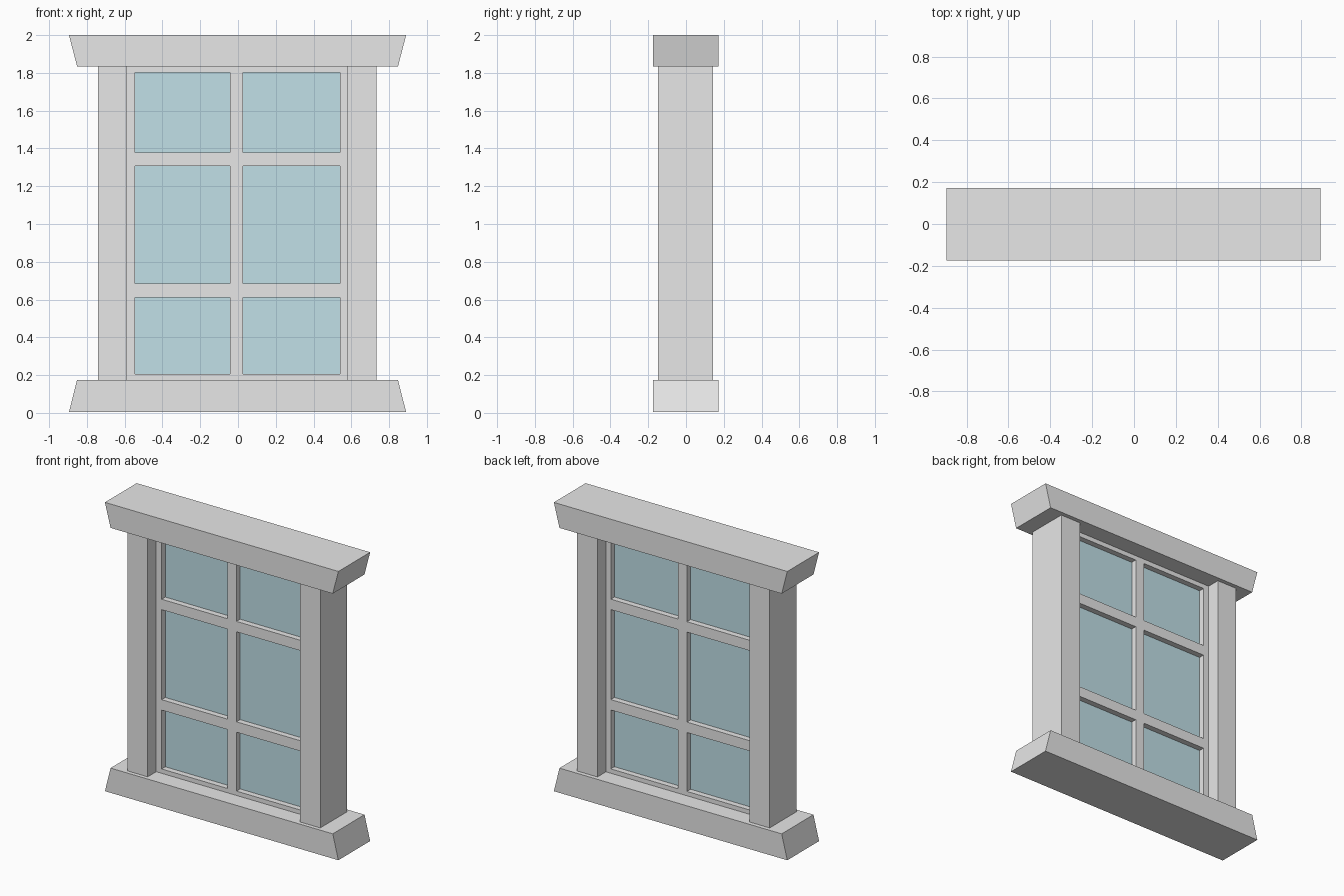
import bpy
import bmesh

cube = bpy.data.objects.get("Cube")
if cube:
    bpy.data.objects.remove(cube, do_unlink=True)


def make_material(name, rgb):
    mat = bpy.data.materials.new(name)
    mat.use_nodes = True
    color = (*rgb, 1.0)
    mat.diffuse_color = color
    mat.node_tree.nodes["Principled BSDF"].inputs["Base Color"].default_value = color
    return mat


stone = make_material("light grey", (0.8, 0.8, 0.8))
glass = make_material("pale blue glass", (0.6, 0.84, 0.905))


def box(name, x, y, z, mat, flare_bottom=0.0, flare_top=0.0):
    """Box spanning the given ranges; flares widen its ends along x."""
    bm = bmesh.new()
    bmesh.ops.create_cube(bm, size=1)
    for v in bm.verts:
        side = 1 if v.co.x > 0 else -1
        flare = flare_top if v.co.z > 0 else flare_bottom
        v.co.x = x[side > 0] + side * flare
        v.co.y = y[v.co.y > 0]
        v.co.z = z[v.co.z > 0]
    mesh = bpy.data.meshes.new(name)
    bm.to_mesh(mesh)
    bm.free()
    mesh.materials.append(mat)
    obj = bpy.data.objects.new(name, mesh)
    bpy.context.collection.objects.link(obj)
    return obj


# Flared sill and lintel
slab_x, slab_y = (-0.852, 0.847), (-0.175, 0.172)
box("sill", slab_x, slab_y, (0.004, 0.175), stone, flare_bottom=0.043)
box("lintel", slab_x, slab_y, (1.835, 2.0), stone, flare_top=0.043)

# Side posts
post_y, post_z = (-0.148, 0.143), (0.17, 1.84)
box("right_post", (-0.74, -0.587), post_y, post_z, stone)
box("left_post", (0.577, 0.733), post_y, post_z, stone)

# Sash frame set back between the posts
sash_y = (-0.055, 0.05)
box("right_stile", (-0.59, -0.545), sash_y, post_z, stone)
box("left_stile", (0.54, 0.58), sash_y, post_z, stone)
box("bottom_rail", (-0.545, 0.54), sash_y, (0.17, 0.205), stone)
box("top_rail", (-0.545, 0.54), sash_y, (1.803, 1.84), stone)

# Glazing bars
box("upright_bar", (-0.042, 0.027), sash_y, (0.205, 1.803), stone)
for name, z in (("lower_bar", 0.648), ("upper_bar", 1.342)):
    for side, x in (("right", (-0.545, -0.042)), ("left", (0.027, 0.54))):
        box(f"{side}_{name}", x, sash_y, (z - 0.036, z + 0.036), stone)

# Single glass sheet behind the bars
box("glass_pane", (-0.56, 0.555), (-0.015, 0.01), (0.19, 1.82), glass)
